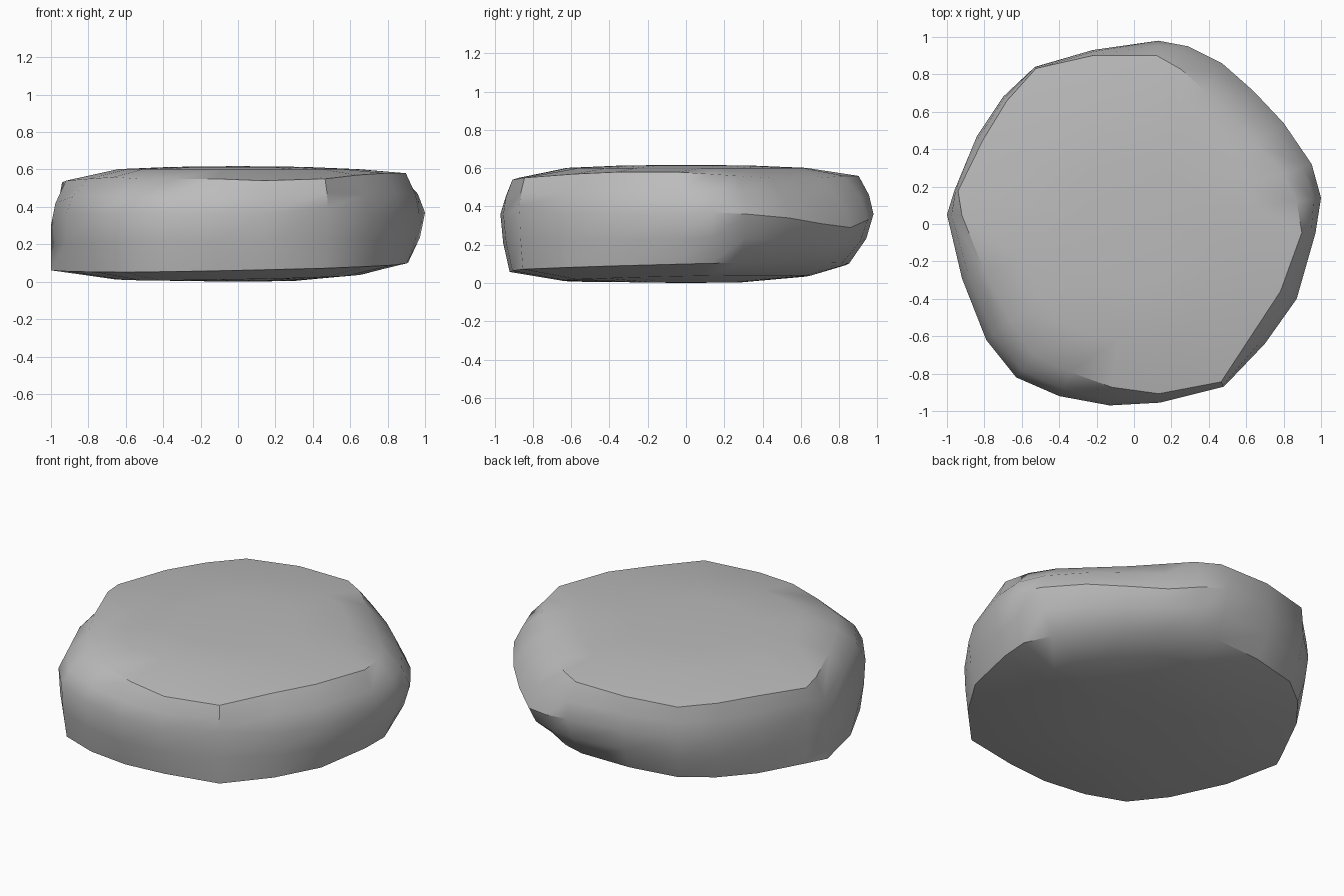
import bpy
import bmesh
import math

cube = bpy.data.objects.get("Cube")
if cube:
    bpy.data.objects.remove(cube, do_unlink=True)

# Stations round the stone: widest x, y and its height, then top rim scale,
# top rim height, and bottom rim scale
STATIONS = [
    (1.0, .14, .37, .87, .57, .91), (.95, .32, .36, .84, .56, .88),
    (.8, .54, .34, .81, .55, .84), (.64, .71, .31, .8, .55, .84),
    (.47, .86, .29, .82, .55, .85), (.29, .95, .33, .87, .56, .86),
    (.13, .98, .36, .92, .56, .87), (-.22, .93, .36, .97, .56, .9),
    (-.53, .84, .36, .99, .55, .92), (-.7, .68, .36, .97, .55, .94),
    (-.84, .47, .36, .96, .55, .96), (-.96, .18, .38, .98, .53, .98),
    (-1, .05, .3, .92, .54, 1), (-.92, -.29, .36, .87, .55, 1),
    (-.79, -.62, .36, .84, .56, .97), (-.63, -.82, .37, .85, .55, .97),
    (-.4, -.92, .37, .86, .55, .96), (-.13, -.97, .36, .9, .55, .95),
    (.14, -.955, .36, .95, .54, .95), (.48, -.87, .4, .97, .55, .98),
    (.7, -.64, .36, .91, .57, .98), (.87, -.4, .36, .9, .58, .96),
    (.97, -.05, .36, .925, .58, .93),
]


def bulge(rim_scale):
    """Scale of a ring halfway between the waist and a rim, bowed outwards."""
    return 1 - (1 - rim_scale) * .3


def profile(x, y, waist, top_scale, top_z, low_scale):
    """Vertical section of the stone at one station, from bottom to top."""
    tilt = x + y  # the underside lifts towards the back left
    low_z = .08 + .02 * tilt
    section = [
        (.3, .004),
        (.66, .024 + .012 * tilt),
        (low_scale, low_z),
        (bulge(low_scale), (low_z + waist) / 2),
        (1, waist),
        (bulge(top_scale), (top_z + waist) / 2),
        (top_scale, top_z),
        (.64, .602),
        (.35, .614),
    ]
    return [(x * scale, y * scale, z) for scale, z in section]


def make_stone():
    bm = bmesh.new()
    columns = [[bm.verts.new(p) for p in profile(*s)] for s in STATIONS]
    bottom = bm.verts.new((0, 0, 0))
    top = bm.verts.new((0, 0, .618))
    # Side strips joined to the shallow crowns above and below
    for a, b in zip(columns, columns[1:] + columns[:1]):
        for k in range(len(a) - 1):
            bm.faces.new((a[k], b[k], b[k + 1], a[k + 1]))
        bm.faces.new((bottom, b[0], a[0]))
        bm.faces.new((top, a[-1], b[-1]))
    bmesh.ops.recalc_face_normals(bm, faces=bm.faces[:])
    mesh = bpy.data.meshes.new("stone")
    bm.to_mesh(mesh)
    bm.free()
    stone = bpy.data.objects.new("stone", mesh)
    bpy.context.collection.objects.link(stone)
    return stone


# Plain grey rock material
grey = bpy.data.materials.new("stone grey")
grey.use_nodes = True
colour = (.5, .5, .5, 1)
grey.diffuse_color = colour
for node in grey.node_tree.nodes:
    if node.type == "BSDF_PRINCIPLED":
        node.inputs["Base Color"].default_value = colour

stone = make_stone()
stone.data.materials.append(grey)

# Soft faces with the sharper rims kept
bpy.ops.object.select_all(action="DESELECT")
stone.select_set(True)
bpy.context.view_layer.objects.active = stone
bpy.ops.object.shade_smooth_by_angle(angle=math.radians(35))
